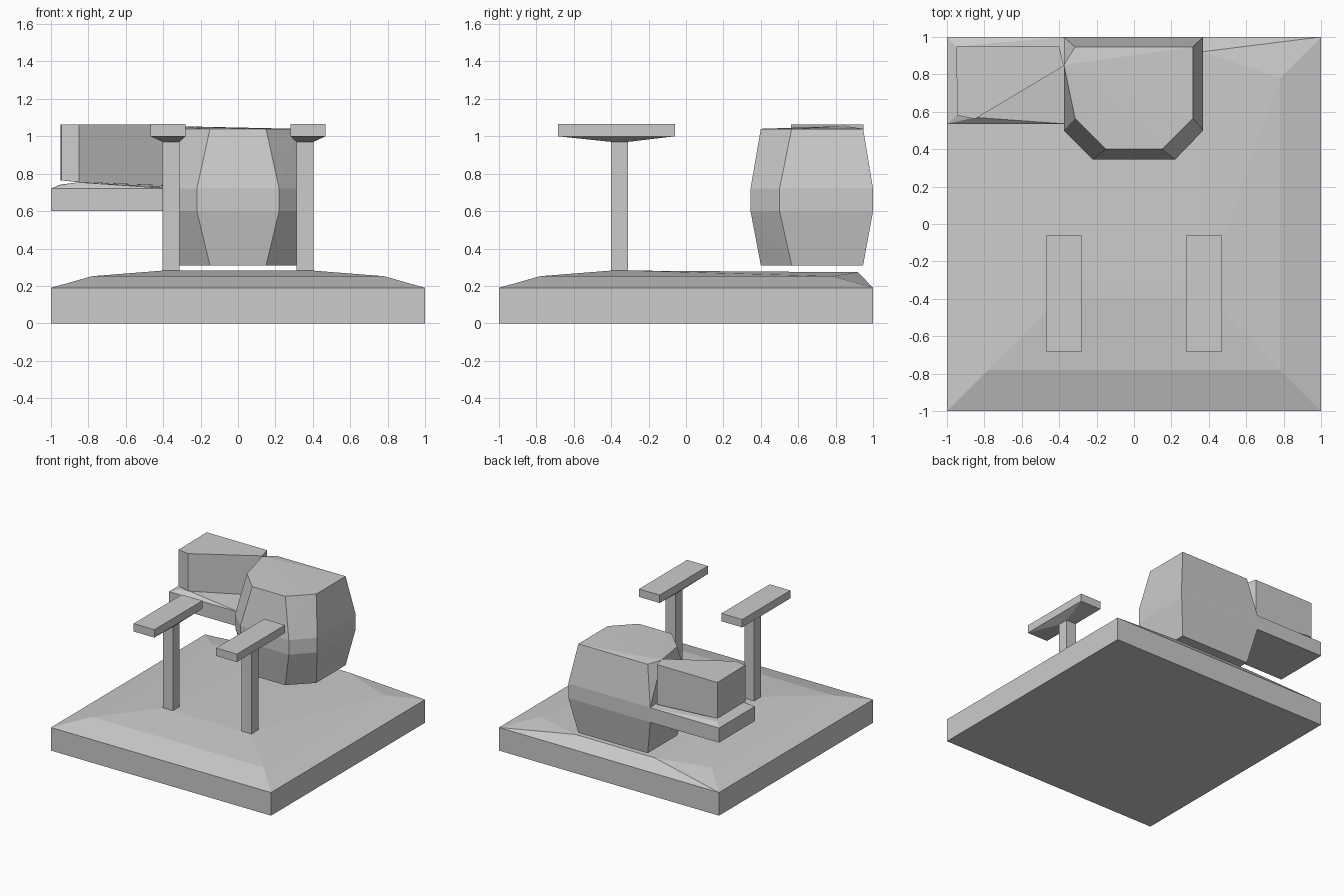
import bpy, bmesh

if "Cube" in bpy.data.objects:
    bpy.data.objects.remove(bpy.data.objects["Cube"])


def solid(name, points):
    """Flat-faced convex solid wrapped around a few points."""
    bm = bmesh.new()
    verts = [bm.verts.new(p) for p in points]
    res = bmesh.ops.convex_hull(bm, input=verts)
    bmesh.ops.delete(bm, geom=[v for v in bm.verts if not v.link_faces], context='VERTS')
    bmesh.ops.dissolve_limit(bm, angle_limit=0.005, verts=bm.verts, edges=bm.edges)
    bmesh.ops.recalc_face_normals(bm, faces=bm.faces)
    mesh = bpy.data.meshes.new(name)
    bm.to_mesh(mesh)
    bm.free()
    obj = bpy.data.objects.new(name, mesh)
    bpy.context.collection.objects.link(obj)
    return obj


def rect(x0, x1, y0, y1, z):
    return [(x, y, z) for x in (x0, x1) for y in (y0, y1)]


def box(x0, x1, y0, y1, z0, z1):
    return rect(x0, x1, y0, y1, z0) + rect(x0, x1, y0, y1, z1)


def ring(outline, z):
    return [(x, y, z) for x, y in outline]


# Base slab with a low bevelled mound on top
solid("base", box(-1, 1, -1, 1, 0, 0.19)
      + rect(-0.78, 0.78, -0.78, 0.78, 0.252)
      + rect(-0.4, 0.4, -0.4, -0.31, 0.282)
      + [(-0.36, 0.92, 0.273), (0.36, 0.92, 0.273)])

# Pair of posts with flared rests
for side, cx in (("left", -0.3575), ("right", 0.3725 - 0.015 + 0.0)):
    solid(side + "_post", box(cx - 0.045, cx + 0.045, -0.4, -0.31, 0.26, 1.0))
    off = 0.375 if cx > 0 else -0.375
    solid(side + "_rest", box(off - 0.094, off + 0.094, -0.685, -0.06, 1.0, 1.065)
          + rect(cx - 0.045, cx + 0.045, -0.4, -0.31, 0.97))

# Barrel-shaped body: wide in the middle, narrower at both ends
wide = [(-0.375, 1), (0.37, 1), (0.37, 0.5), (0.22, 0.345), (-0.22, 0.345), (-0.375, 0.5)]
narrow = [(-0.315, 0.947), (0.315, 0.947), (0.315, 0.565),
          (0.15, 0.4), (-0.15, 0.4), (-0.315, 0.565)]
solid("body", ring(narrow, 0.31) + ring(wide, 0.6) + ring(wide, 0.72)
      + ring(narrow, 1.04) + [(-0.375, 0.85, 1.055)])

# Side shelf with a slightly raised top
solid("side_shelf", box(-1, -0.36, 0.535, 1, 0.6, 0.72)
      + [(-0.95, 0.58, 0.742), (-0.85, 0.57, 0.754), (-0.95, 0.95, 0.742), (-0.36, 0.85, 0.73)])

# Block above the shelf, its front cut at a slant
foot = [(-0.95, 0.95), (-0.945, 0.58), (-0.85, 0.562), (-0.375, 0.845), (-0.4, 0.95)]
solid("side_block", ring(foot, 1.062)
      + [(x, y, 0.765 if x < -0.9 else 0.754 if x < -0.5 else 0.735) for x, y in foot])
